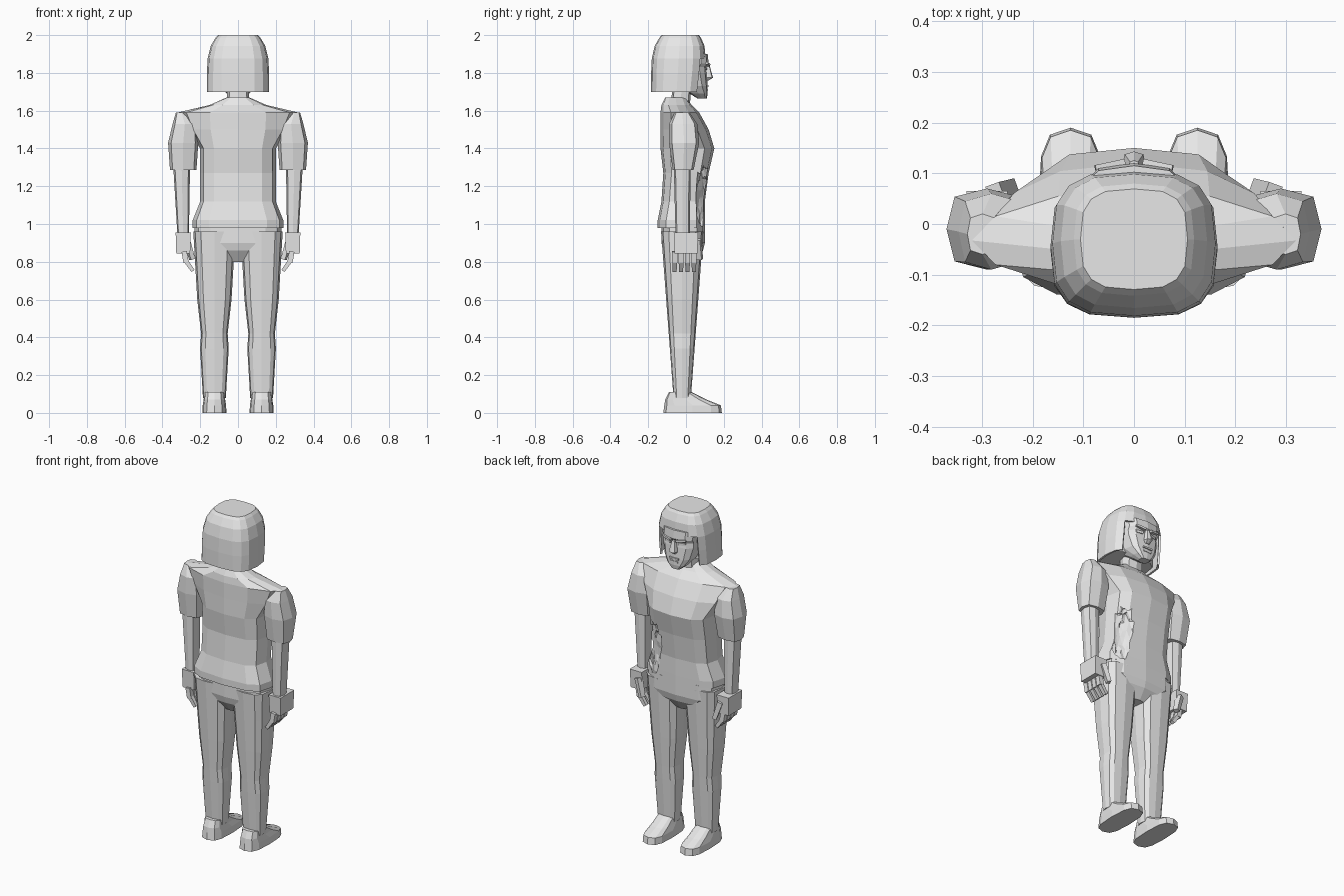
import bpy, bmesh, math, random
from mathutils import Matrix

random.seed(4)
if "Cube" in bpy.data.objects:
    bpy.data.objects.remove(bpy.data.objects["Cube"])

colour = (.8, .8, .8, 1)
grey = bpy.data.materials.new("plain_grey")
grey.use_nodes = True
grey.diffuse_color = colour
grey.node_tree.nodes["Principled BSDF"].inputs["Base Color"].default_value = colour


def finish(name, bm):
    bmesh.ops.recalc_face_normals(bm, faces=bm.faces)
    mesh = bpy.data.meshes.new(name)
    bm.to_mesh(mesh)
    bm.free()
    mesh.materials.append(grey)
    obj = bpy.data.objects.new(name, mesh)
    bpy.context.collection.objects.link(obj)
    return obj


def power(value, exponent):
    return math.copysign(abs(value) ** exponent, value)


def ring(z, width, back, front, x=0, corner=.65):
    """One level of a body part; a low corner value makes it boxier."""
    return z, width, back, front, x, corner


def loft(name, rings, sides=12, bottom=True, opening=None):
    bm = bmesh.new()
    loops = []
    for z, width, back, front, x, corner in rings:
        middle, depth = (front + back) / 2, (front - back) / 2
        loop = []
        for i in range(sides):
            angle = math.tau * i / sides
            loop.append(bm.verts.new((x + width * power(math.cos(angle), corner),
                                      middle + depth * power(math.sin(angle), corner), z)))
        loops.append(loop)
    for low, high in zip(loops, loops[1:]):
        for i in range(sides):
            bm.faces.new((low[i - 1], low[i], high[i], high[i - 1]))
    if bottom:
        bm.faces.new(loops[0])
    bm.faces.new(loops[-1])
    if opening:
        gone = [face for face in bm.faces if opening(face.calc_center_median())]
        bmesh.ops.delete(bm, geom=gone, context='FACES')
    return finish(name, bm)


def rotation(degrees, axis):
    return Matrix.Rotation(math.radians(degrees), 3, axis)


def box(name, centre, size, tilt=0, turn=0, taper=1):
    """Block narrowing downwards, tilted sideways and turned about its height."""
    bm = bmesh.new()
    bmesh.ops.create_cube(bm, size=1)
    for v in bm.verts:
        if v.co.z < 0:
            v.co.x *= taper
            v.co.y *= taper
    bmesh.ops.scale(bm, vec=size, verts=bm.verts)
    bmesh.ops.rotate(bm, matrix=rotation(turn, 'Z') @ rotation(tilt, 'Y'), verts=bm.verts)
    bmesh.ops.translate(bm, vec=centre, verts=bm.verts)
    return finish(name, bm)


# Shirt with flared hem, narrow waist and sloping shoulders
hip, waist, shoulder = .24, .2, .32
shirt = loft("shirt", [
    ring(.98, hip, -.15, .1),
    ring(1.02, hip, -.15, .1),
    ring(1.12, waist, -.13, .1),
    ring(1.27, waist, -.12, .12),
    ring(1.4, waist, -.135, .15),
    ring(1.5, .27, -.135, .12, corner=.9),
    ring(1.59, shoulder, -.135, .07, corner=1.1),
    ring(1.63, .15, -.13, .03, corner=.9),
    ring(1.67, .06, -.11, 0)])

# Ragged hollow in the front of the waist
bm = bmesh.new()
bmesh.ops.create_icosphere(bm, subdivisions=3, radius=1)
for v in bm.verts:
    v.co *= random.uniform(.8, 1.1)
bmesh.ops.scale(bm, vec=(.085, .035, .18), verts=bm.verts)
bmesh.ops.rotate(bm, matrix=rotation(-33, 'Z'), verts=bm.verts)
bmesh.ops.translate(bm, vec=(.145, .1, 1.14), verts=bm.verts)
cutter = finish("hollow_cutter", bm)
cutter.hide_render = True
cut = shirt.modifiers.new("hollow", 'BOOLEAN')
cut.operation = 'DIFFERENCE'
cut.solver = 'EXACT'
cut.object = cutter
bpy.context.view_layer.objects.active = shirt
bpy.ops.object.modifier_apply(modifier=cut.name)
bpy.data.objects.remove(cutter)

# Trouser seat
loft("trouser_seat", [
    ring(.8, .05, -.08, .05),
    ring(.86, .17, -.12, .09),
    ring(.9, .23, -.13, .1),
    ring(.99, .23, -.13, .1)])

# Neck and head
loft("neck", [ring(1.62, .06, -.08, .02), ring(1.76, .055, -.07, .03)], sides=8)
loft("head", [
    ring(1.665, .03, .06, .11),
    ring(1.69, .06, .02, .115),
    ring(1.73, .09, -.05, .115),
    ring(1.8, .11, -.09, .11),
    ring(1.83, .11, -.09, .105),
    ring(1.85, .11, -.1, .12),
    ring(1.9, .11, -.1, .115)])
loft("nose", [
    ring(1.76, .014, .1, .12),
    ring(1.775, .023, .09, .143),
    ring(1.84, .01, .1, .125)], sides=8)
box("upper_lip", (0, .105, 1.73), (.06, .03, .01))
box("lower_lip", (0, .1, 1.71), (.05, .034, .01))

# Bobbed hair: a flattened dome, tucked in at the jaw and open around the face
levels = []
for step in range(6):
    height = math.sin(math.pi / 2 * step / 5)
    bulge = 1 - .36 * height ** 5
    tuck = .04 * (1 - height)
    levels.append(ring(1.7 + .3 * height, .165 * bulge,
                       -.03 - .155 * bulge, -.03 + .155 * bulge - tuck))
hair = loft("hair", levels, sides=16, bottom=False,
            opening=lambda c: c.z < 1.86 and c.y > .05 and abs(c.x) < .13)
shell = hair.modifiers.new("thickness", 'SOLIDIFY')
shell.thickness = .012
shell.offset = -1
loft("hair_inside", [ring(z, .15, -.17, .03) for z in (1.715, 1.87)])

for side, label in ((1, "left"), (-1, "right")):
    # Eyes and brows
    box(f"{label}_brow", (.046 * side, .11, 1.846), (.06, .025, .012), tilt=-10 * side, turn=-12 * side)
    box(f"{label}_eye", (.045 * side, .097, 1.822), (.042, .02, .014), turn=-14 * side)

    # Sleeve and forearm
    arm = .29 * side
    loft(f"{label}_sleeve", [
        ring(1.285, .07, -.07, .04, arm),
        ring(1.43, .08, -.09, .07, arm),
        ring(1.53, .065, -.09, .06, arm * .97),
        ring(1.59, .03, -.06, .02, arm * 1.03)], sides=8)
    loft(f"{label}_forearm", [
        ring(.93, .03, -.055, .02, arm),
        ring(1.32, .045, -.065, .025, arm * 1.03)], sides=8)

    # Hand, fingers curled inward, and thumb
    box(f"{label}_hand", (arm, 0, .9), (.08, .13, .11), taper=.92)
    for i in range(4):
        y = .034 * i - .06
        box(f"{label}_finger_{i + 1}", (.28 * side, y, .825), (.028, .028, .06), tilt=10 * side)
        box(f"{label}_fingertip_{i + 1}", (.258 * side, y, .78), (.024, .026, .07), tilt=35 * side, taper=.8)
    box(f"{label}_thumb", (.258 * side, .067, .865), (.03, .036, .11), tilt=18 * side, turn=-20 * side, taper=.8)

    # Trouser leg, tapering evenly apart from a pinch at the knee
    leg, knee = .125 * side, .42
    levels = []
    for z in (.08, .34, knee, .6, .8, .96):
        width = .056 + .058 * z - (.01 if z == knee else 0)
        depth = .04 + .075 * z
        levels.append(ring(z, width, -.02 - depth, -.02 + depth, leg))
    loft(f"{label}_leg", levels)

    # Shoe
    loft(f"{label}_shoe", [
        ring(0, .064, -.12, .19, leg),
        ring(.04, .062, -.115, .185, leg),
        ring(.07, .057, -.11, .11, leg),
        ring(.11, .052, -.09, .03, leg)])
